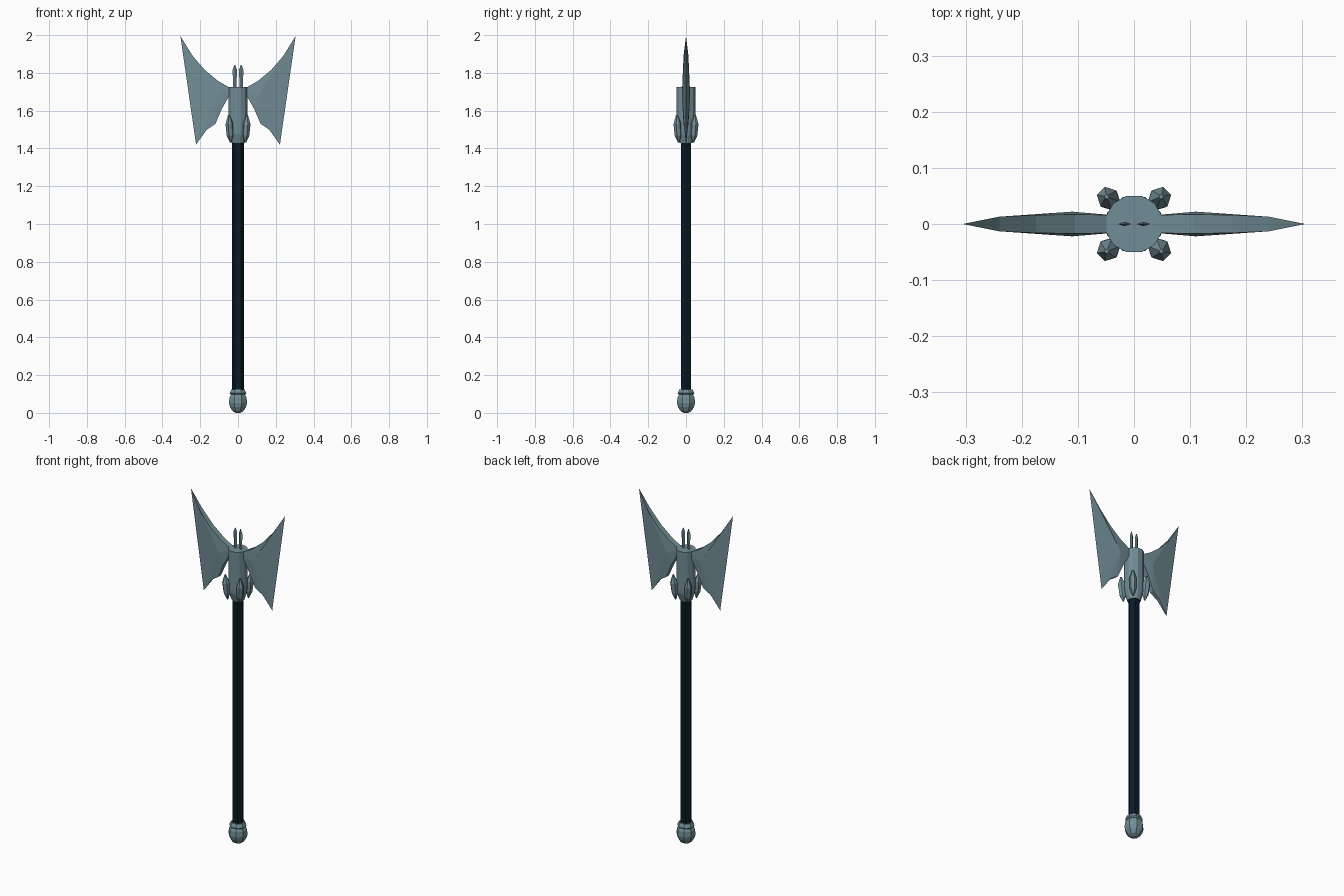
import bpy, bmesh, math
from mathutils import Vector, Matrix

if "Cube" in bpy.data.objects:
    bpy.data.objects.remove(bpy.data.objects["Cube"])

def material(name, rgb):
    m = bpy.data.materials.new(name)
    m.diffuse_color = (*rgb, 1)
    m.use_nodes = True
    m.node_tree.nodes["Principled BSDF"].inputs["Base Color"].default_value = m.diffuse_color
    return m

steel = material("steel blue", (0.17, 0.27, 0.31))
dark = material("dark navy grip", (0.002, 0.012, 0.019))

def finish(name, bm, mat):
    bmesh.ops.recalc_face_normals(bm, faces=bm.faces)
    me = bpy.data.meshes.new(name)
    bm.to_mesh(me)
    bm.free()
    me.materials.append(mat)
    ob = bpy.data.objects.new(name, me)
    bpy.context.collection.objects.link(ob)
    return ob

def lathe(name, profile, sides, mat, phase=0.0, matrix=None):
    """Faceted turned part from (radius x, radius y, z) rings."""
    bm = bmesh.new()
    rings = []
    for rx, ry, z in profile:
        rings.append([bm.verts.new((rx * math.cos(phase + math.tau * i / sides),
                                    ry * math.sin(phase + math.tau * i / sides), z))
                      for i in range(sides)])
    for a, b in zip(rings, rings[1:]):
        for i in range(sides):
            j = (i + 1) % sides
            bm.faces.new((a[i], a[j], b[j], b[i]))
    bm.faces.new(rings[0])
    bm.faces.new(rings[-1])
    if matrix:
        bm.transform(matrix)
    return finish(name, bm, mat)

# hexagonal shaft
lathe("shaft", [(.032, .032, .11), (.032, .032, 1.45)], 6, dark)

# pommel
pommel = [(.014, 0), (.032, .01), (.046, .032), (.052, .053), (.049, .082),
          (.041, .097), (.048, .104), (.038, .124)]
lathe("pommel", [(r, r, z) for r, z in pommel], 8, steel, math.pi / 8)

# head socket
socket = [(.035, 1.428), (.05, 1.475), (.052, 1.50), (.052, 1.725)]
lathe("head_socket", [(r, r, z) for r, z in socket], 12, steel, math.pi / 12)

# four diagonal lugs round the bottom of the socket
for k in range(4):
    a = math.pi / 4 + k * math.pi / 2
    place = (Matrix.Rotation(a, 4, 'Z') @ Matrix.Translation((.062, 0, 1.5))
             @ Matrix.Rotation(math.radians(5), 4, 'Y'))
    lathe("lug_%d" % (k + 1), [(.004, .004, -.068), (.019, .018, -.03),
          (.022, .02, .03), (.004, .004, .078)], 6, steel, math.pi / 6, place)

# two thin spikes on top
for s in (-1, 1):
    lathe("top_spike", [(.008, .003, 1.72), (.012, .004, 1.815), (.002, .001, 1.842)],
          4, steel, 0, Matrix.Translation((s * .017, 0, 0)))

# blades: outline (x, z, half thickness) fanned from a thick inner ridge point
outline = [(.04, 1.72, .016), (.105, 1.757, .017), (.175, 1.815, .016), (.24, 1.89, .013),
           (.305, 1.995, 0), (.222, 1.42, 0), (.165, 1.50, .009),
           (.12, 1.53, .013), (.085, 1.61, .016), (.04, 1.69, .016)]
ridge = (.11, 1.68, .022)
for s, side in ((-1, "left"), (1, "right")):
    bm = bmesh.new()
    front, back = [], []
    for x, z, t in outline:
        f = bm.verts.new((s * x, -t, z))
        front.append(f)
        back.append(f if t == 0 else bm.verts.new((s * x, t, z)))
    n = len(outline)
    for ring, sign in ((front, -1), (back, 1)):
        c = bm.verts.new((s * ridge[0], sign * ridge[2], ridge[1]))
        for i in range(n):
            bm.faces.new((c, ring[i], ring[(i + 1) % n]))
    for i in range(n):
        j = (i + 1) % n
        loop = list(dict.fromkeys((front[i], front[j], back[j], back[i])))
        if len(loop) > 2:
            bm.faces.new(loop)
    finish(side + "_blade", bm, steel)
